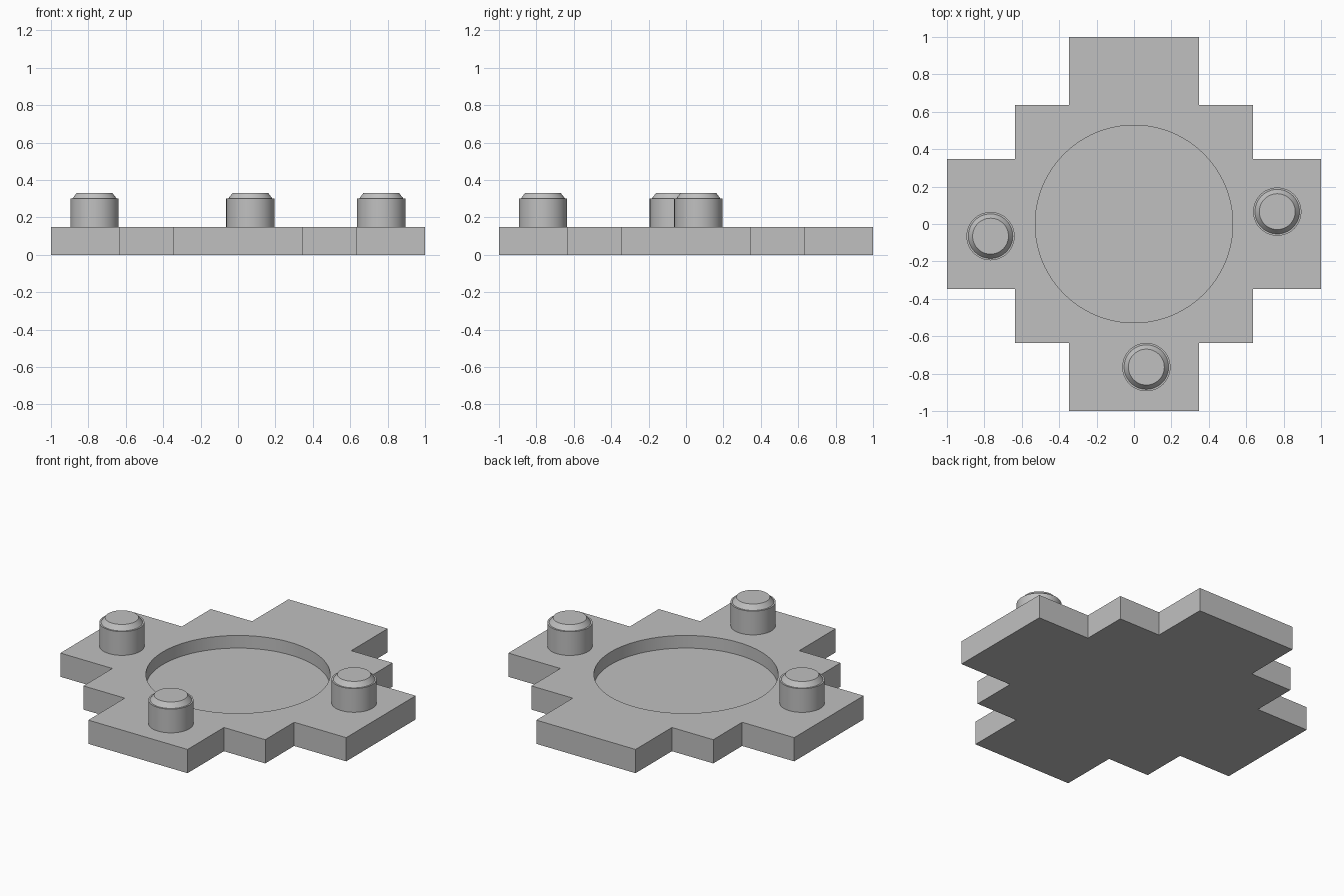
import bpy, bmesh, math

if "Cube" in bpy.data.objects:
    bpy.data.objects.remove(bpy.data.objects["Cube"])

PLATE_H = 0.15
RECESS_DEPTH = 0.08

grey = bpy.data.materials.new("light_grey")
grey.diffuse_color = (0.53, 0.53, 0.53, 1)
grey.use_nodes = True
grey.node_tree.nodes["Principled BSDF"].inputs["Base Color"].default_value = grey.diffuse_color


def make_object(name, bm):
    bmesh.ops.recalc_face_normals(bm, faces=bm.faces[:])
    mesh = bpy.data.meshes.new(name)
    bm.to_mesh(mesh)
    bm.free()
    mesh.materials.append(grey)
    obj = bpy.data.objects.new(name, mesh)
    bpy.context.collection.objects.link(obj)
    return obj


def smooth(obj):
    bpy.ops.object.select_all(action='DESELECT')
    obj.select_set(True)
    bpy.context.view_layer.objects.active = obj
    bpy.ops.object.shade_smooth_by_angle(angle=math.radians(25))


def turned(name, profile, segments):
    """Closed solid of revolution from (radius, z) rings, capped at both ends."""
    bm = bmesh.new()
    rings = []
    for r, z in profile:
        rings.append([bm.verts.new((r * math.cos(2 * math.pi * i / segments),
                                    r * math.sin(2 * math.pi * i / segments), z))
                      for i in range(segments)])
    for a, b in zip(rings, rings[1:]):
        for i in range(segments):
            j = (i + 1) % segments
            bm.faces.new((a[i], a[j], b[j], b[i]))
    bm.faces.new(rings[0][::-1])
    bm.faces.new(rings[-1])
    return make_object(name, bm)


# Stepped cross base plate: one quarter of the outline, repeated by rotation
quarter = [(1.0, -0.347), (1.0, 0.347), (0.636, 0.347), (0.636, 0.636), (0.347, 0.636)]
outline = []
for k in range(4):
    c, s = [(1, 0), (0, 1), (-1, 0), (0, -1)][k]
    outline += [(x * c - y * s, x * s + y * c) for x, y in quarter]

bm = bmesh.new()
base = bm.faces.new([bm.verts.new((x, y, 0)) for x, y in outline])
ext = bmesh.ops.extrude_face_region(bm, geom=[base], use_keep_orig=True)
top = [g for g in ext["geom"] if isinstance(g, bmesh.types.BMVert)]
bmesh.ops.translate(bm, verts=top, vec=(0, 0, PLATE_H))
plate = make_object("base_plate", bm)

# Round shallow recess in the top of the plate
cutter = turned("recess_cutter", [(0.528, PLATE_H - RECESS_DEPTH), (0.528, PLATE_H + 0.1)], 96)
cutter.hide_render = True
cut = plate.modifiers.new("recess", 'BOOLEAN')
cut.operation = 'DIFFERENCE'
cut.solver = 'EXACT'
cut.object = cutter
bpy.context.view_layer.objects.active = plate
bpy.ops.object.modifier_apply(modifier=cut.name)
bpy.data.objects.remove(cutter)
smooth(plate)

# Three pegs with a small shoulder and a tapered cap
peg_profile = [(0.129, PLATE_H), (0.129, 0.30), (0.119, 0.30), (0.096, 0.33)]
for name, x, y in (("front_peg", 0.066, -0.765),
                   ("left_peg", -0.767, -0.065),
                   ("right_peg", 0.766, 0.066)):
    peg = turned(name, peg_profile, 48)
    peg.location = (x, y, 0)
    smooth(peg)
